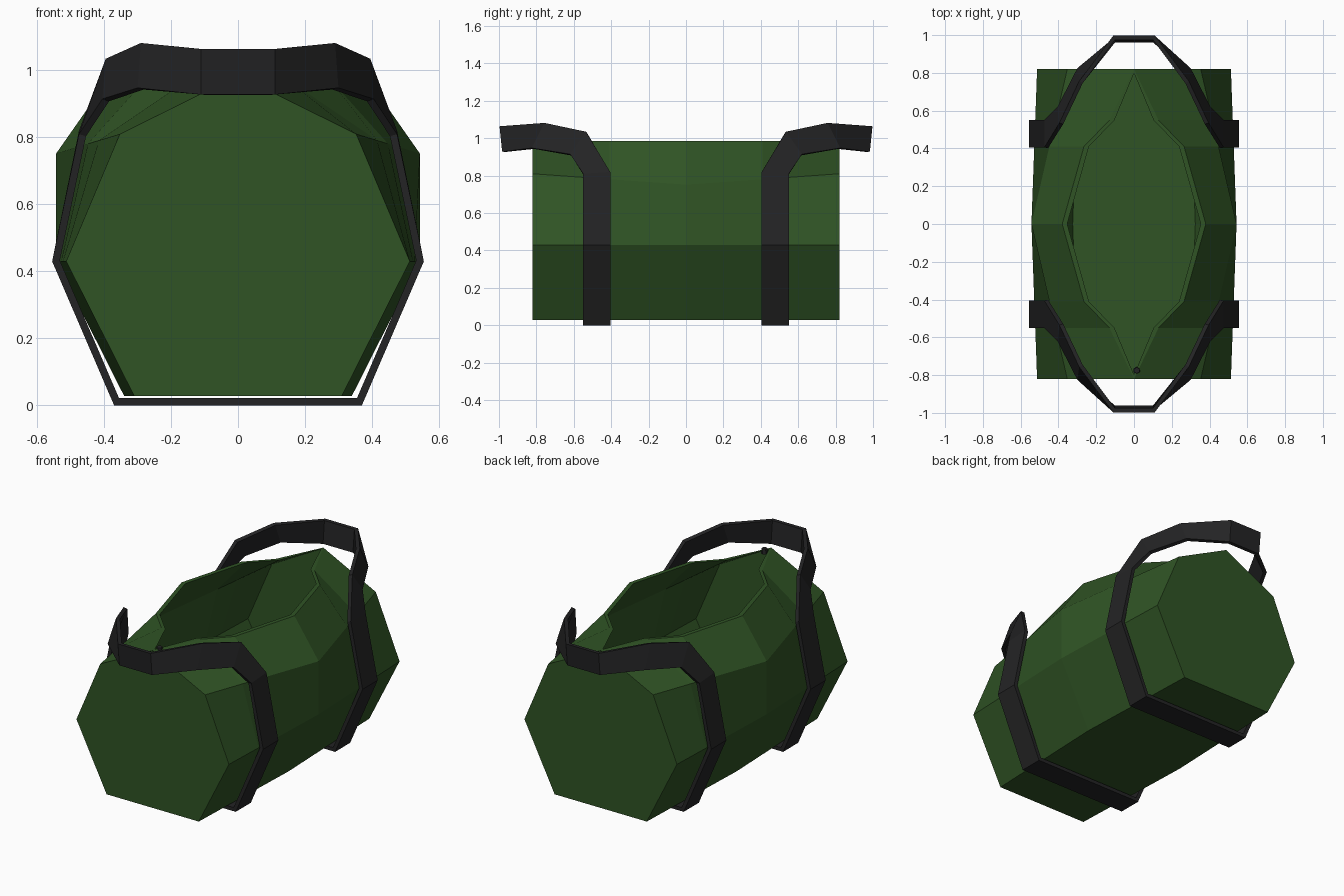
import bpy
import bmesh

cube = bpy.data.objects.get("Cube")
if cube:
    bpy.data.objects.remove(cube, do_unlink=True)


def material(name, color):
    mat = bpy.data.materials.new(name)
    mat.use_nodes = True
    mat.diffuse_color = color
    mat.node_tree.nodes["Principled BSDF"].inputs["Base Color"].default_value = color
    return mat


def add_object(name, bm, mat):
    mesh = bpy.data.meshes.new(name)
    bm.to_mesh(mesh)
    bm.free()
    mesh.materials.append(mat)
    obj = bpy.data.objects.new(name, mesh)
    bpy.context.collection.objects.link(obj)
    return obj


green = material("green canvas", (0.029, 0.088, 0.018, 1))
black = material("black webbing", (0.017, 0.017, 0.018, 1))

# Bag: half width of the mouth at each distance from the middle
LENGTH, RIM_Z = 0.82, 0.985
MOUTH = [(0.82, 0.0), (0.55, 0.13), (0.41, 0.265), (0.0, 0.38)]
STATIONS = [(-y, w) for y, w in MOUTH] + [(y, w) for y, w in MOUTH[-2::-1]]


def section(bm, y, mouth, inset):
    """Open cross-section running from the right rim down and up to the left rim."""
    t = abs(y) / LENGTH
    half = [
        (max(mouth - 1.2 * inset, 0), RIM_Z),
        (0.543 - 0.19 * t - inset, 0.752 + 0.058 * t - 0.3 * inset),
        (0.543 - 0.03 * t - inset, 0.43),
        (0.34 - 0.03 * t - 0.7 * inset, 0.028 + inset),
    ]
    if abs(y) == LENGTH:
        y *= 1 - inset / LENGTH
    right = [bm.verts.new((-x, y, z)) for x, z in half]
    if half[0][0] == 0:
        left = [bm.verts.new((x, y, z)) for x, z in half[:0:-1]] + [right[0]]
    else:
        left = [bm.verts.new((x, y, z)) for x, z in half[::-1]]
    return right + left


def shell(bm, inset):
    rows = [section(bm, y, mouth, inset) for y, mouth in STATIONS]
    for a, b in zip(rows, rows[1:]):
        for i in range(len(a) - 1):
            bm.faces.new((a[i], a[i + 1], b[i + 1], b[i]))
    for row in (rows[0], rows[-1]):
        bm.faces.new(row[:-1])
    return rows


bm = bmesh.new()
outer = shell(bm, 0)
inner = shell(bm, 0.022)
# Rim joining the outer and inner walls
for side in (0, -1):
    for k in range(len(outer) - 1):
        bm.faces.new((outer[k][side], outer[k + 1][side],
                      inner[k + 1][side], inner[k][side]))
bmesh.ops.recalc_face_normals(bm, faces=bm.faces)
add_object("bag_body", bm, green)

# Strap: upper edge and lower edge of the webbing, from base to handle
UPPER = [(0.37, 0.405, 0), (0.555, 0.405, 0.43), (0.475, 0.405, 0.82),
         (0.395, 0.535, 1.035), (0.29, 0.757, 1.082), (0.11, 0.997, 1.064)]
LOWER = [(0.37, 0.55, 0), (0.555, 0.55, 0.43), (0.475, 0.55, 0.81),
         (0.405, 0.62, 0.915), (0.30, 0.825, 0.948), (0.11, 0.983, 0.928)]


def strap(name, sign):
    bm = bmesh.new()

    def edge(points):
        left = [bm.verts.new((x, sign * y, z)) for x, y, z in points]
        right = [bm.verts.new((-x, sign * y, z)) for x, y, z in reversed(points)]
        return left + right

    a, b = edge(UPPER), edge(LOWER)
    for i in range(len(a)):
        j = (i + 1) % len(a)
        face = (a[i], a[j], b[j], b[i])
        bm.faces.new(face if sign < 0 else face[::-1])
    obj = add_object(name, bm, black)
    solid = obj.modifiers.new("thickness", "SOLIDIFY")
    solid.thickness = 0.022
    solid.offset = -1
    solid.use_even_offset = True


strap("front_strap", -1)
strap("back_strap", 1)

# Zip pull at the front of the mouth
bm = bmesh.new()
bmesh.ops.create_cone(bm, cap_ends=True, segments=6, radius1=0.02, radius2=0.016, depth=0.03)
bmesh.ops.translate(bm, verts=bm.verts, vec=(0.015, -0.775, 0.98))
add_object("zip_pull", bm, black)
